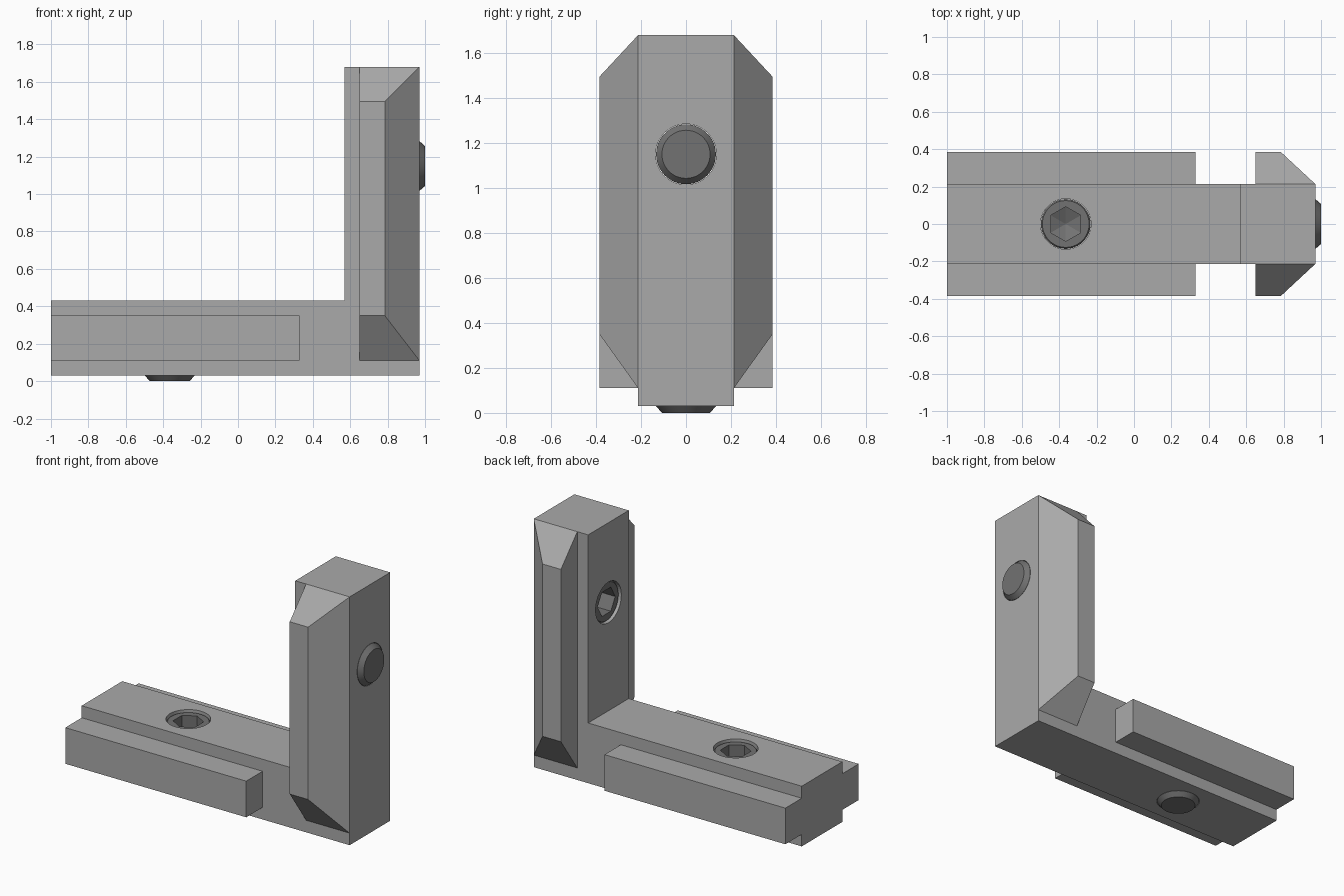
import bpy, bmesh
from math import sin, cos, pi, radians
from mathutils import Matrix

if "Cube" in bpy.data.objects:
    bpy.data.objects.remove(bpy.data.objects["Cube"])


def material(name, value):
    mat = bpy.data.materials.new(name)
    mat.use_nodes = True
    colour = (value, value, value, 1)
    mat.diffuse_color = colour
    mat.node_tree.nodes["Principled BSDF"].inputs["Base Color"].default_value = colour
    return mat


STEEL = material("light grey metal", 0.4)
DARK = material("dark grey metal", 0.17)


def finish(name, bm, mat):
    bmesh.ops.recalc_face_normals(bm, faces=bm.faces)
    mesh = bpy.data.meshes.new(name)
    bm.to_mesh(mesh)
    bm.free()
    mesh.materials.append(mat)
    obj = bpy.data.objects.new(name, mesh)
    bpy.context.collection.objects.link(obj)
    return obj


def loft(name, rings, mat=STEEL):
    """Skin a stack of equal-length rings and close both ends."""
    bm = bmesh.new()
    loops = [[bm.verts.new(p) for p in ring] for ring in rings]
    for a, b in zip(loops, loops[1:]):
        for i in range(len(a)):
            j = (i + 1) % len(a)
            bm.faces.new((a[i], a[j], b[j], b[i]))
    bm.faces.new(loops[0])
    bm.faces.new(loops[-1])
    return finish(name, bm, mat)


def side_ring(outline, y):
    return [(x, y, z) for x, z in outline]


def rect(x0, x1, z0, z1):
    return [(x0, z0), (x1, z0), (x1, z1), (x0, z1)]


# L-shaped body
HALF, WING = 0.213, 0.385
L_SHAPE = [(-1, 0.03), (0.97, 0.03), (0.97, 1.68), (0.57, 1.68), (0.57, 0.43), (-1, 0.43)]
body = loft("bracket_body", [side_ring(L_SHAPE, -HALF), side_ring(L_SHAPE, HALF)])

# Slot wings on both sides: plain on the foot, bevelled on the upright
for side, label in ((-1, "right"), (1, "left")):
    foot = rect(-1, 0.33, 0.11, 0.35)
    loft("foot_wing_" + label, [side_ring(foot, side * y) for y in (HALF, WING)])
    loft("upright_wing_" + label,
         [side_ring(rect(0.65, 0.97, 0.11, 1.68), side * HALF),
          side_ring(rect(0.65, 0.785, 0.35, 1.495), side * WING)])

# Set screws: chamfered tip at local z = 0, hex socket at the other end
SEGMENTS = 48
RADIUS = 0.133


def circle(r, z):
    return [(r * cos(2 * pi * i / SEGMENTS), r * sin(2 * pi * i / SEGMENTS), z)
            for i in range(SEGMENTS)]


def hexagon(apothem, z):
    ring = []
    for i in range(SEGMENTS):
        a = 2 * pi * i / SEGMENTS
        r = apothem / cos((a + pi / 6) % (pi / 3) - pi / 6)
        ring.append((r * cos(a), r * sin(a), z))
    return ring


def set_screw(name, matrix):
    rings = [circle(0.107, 0), circle(RADIUS, 0.03), circle(RADIUS, 0.405),
             circle(0.125, 0.415), hexagon(0.08, 0.415), hexagon(0.08, 0.27),
             hexagon(0.002, 0.235)]
    screw = loft(name, rings, DARK)
    screw.data.transform(matrix)
    bpy.ops.object.select_all(action="DESELECT")
    screw.select_set(True)
    bpy.context.view_layer.objects.active = screw
    bpy.ops.object.shade_smooth_by_angle(angle=radians(12))

    # Matching hole through the body
    cutter = loft(name + "_cutter", [circle(RADIUS + 0.002, -0.1), circle(RADIUS + 0.002, 0.6)])
    cutter.data.transform(matrix)
    cutter.hide_render = True
    hole = body.modifiers.new("hole", "BOOLEAN")
    hole.operation = "DIFFERENCE"
    hole.solver = "EXACT"
    hole.object = cutter
    bpy.context.view_layer.objects.active = body
    bpy.ops.object.modifier_apply(modifier=hole.name)
    bpy.data.objects.remove(cutter)


set_screw("foot_screw", Matrix.Translation((-0.365, 0, 0)))
set_screw("upright_screw", Matrix.Translation((1, 0, 1.15)) @ Matrix.Rotation(-pi / 2, 4, "Y"))
